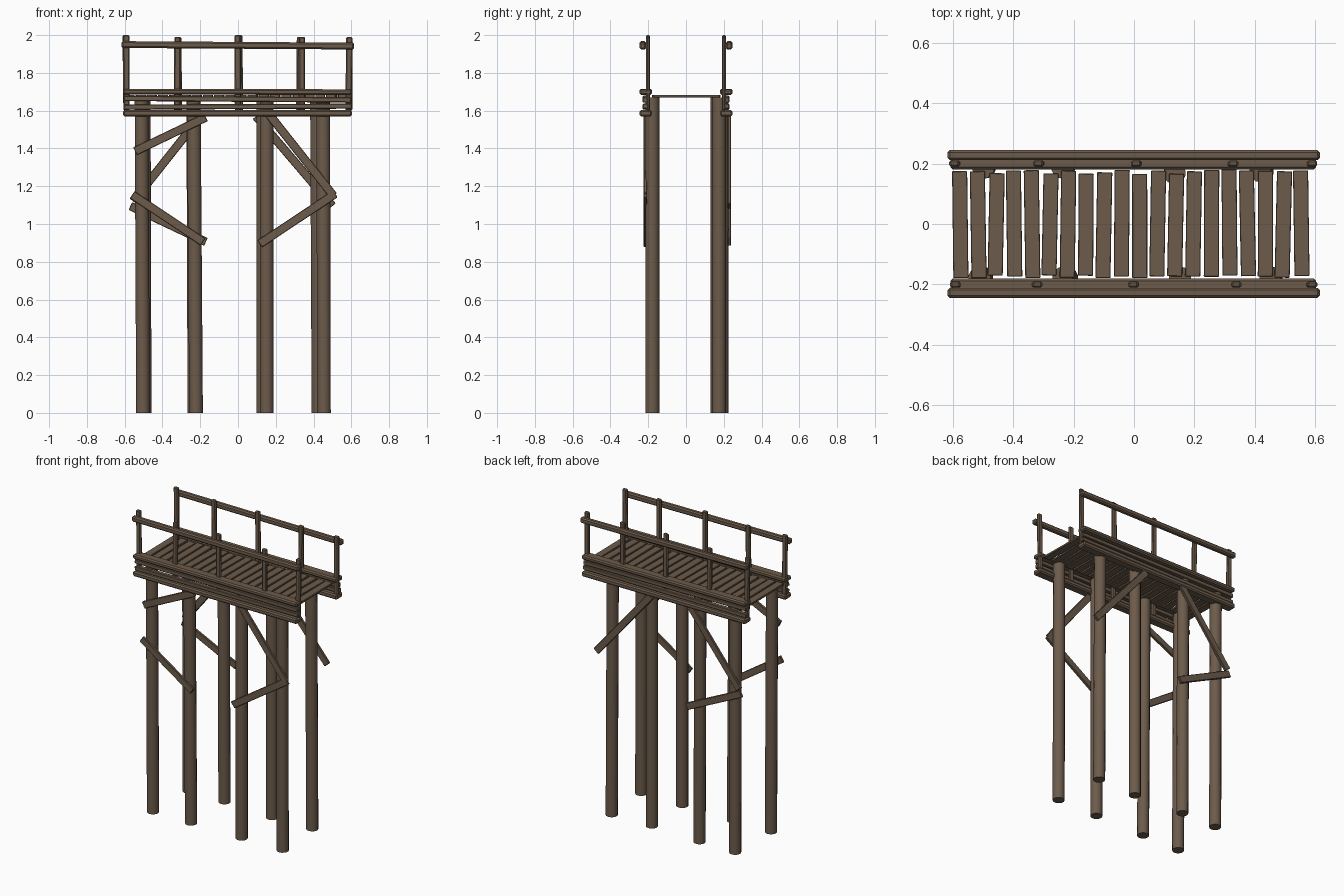
import bpy, math, random
from mathutils import Vector, Matrix

if "Cube" in bpy.data.objects:
    bpy.data.objects.remove(bpy.data.objects["Cube"])

random.seed(4)
wood = bpy.data.materials.new("dark_wood")
wood.diffuse_color = (0.15, 0.105, 0.07, 1)
wood.use_nodes = True
wood.node_tree.nodes["Principled BSDF"].inputs["Base Color"].default_value = wood.diffuse_color


def finish(ob, name, bevel=0):
    ob.name = name
    ob.data.materials.append(wood)
    if bevel:
        m = ob.modifiers.new("worn_edges", 'BEVEL')
        m.width, m.segments = bevel, 1
    return ob


def board(name, a, b, height, depth, bevel=0.004):
    """Box from a to b; depth lies along y, or along x for boards running in y."""
    a, b = Vector(a), Vector(b)
    along = (b - a).normalized()
    ref = Vector((0, 1, 0)) if abs(along.y) < 0.7 else Vector((1, 0, 0))
    up = along.cross(ref).normalized()
    side = up.cross(along)
    rot = Matrix((along, side, up)).transposed().to_4x4()
    bpy.ops.mesh.primitive_cube_add(size=1)
    ob = bpy.context.object
    ob.data.transform(Matrix.Diagonal(((b - a).length, depth, height, 1)))
    ob.matrix_world = Matrix.Translation((a + b) / 2) @ rot
    return finish(ob, name, bevel)


def pile(name, x, y, lean, radius=0.036):
    bottom, top = Vector((x, y, 0)), Vector((x + lean, y, 1.67))
    bpy.ops.mesh.primitive_cylinder_add(vertices=14, radius=radius, depth=1.67)
    ob = bpy.context.object
    for v in ob.data.vertices:      # shear keeps both ends level
        t = v.co.z / 1.67 + 0.5
        v.co = v.co + Vector((0, 0, 0.835)) + bottom.lerp(top, t) - Vector((0, 0, 1.67 * t))
        v.co.z = 1.67 * t
    bpy.ops.object.shade_smooth_by_angle(angle=math.radians(40))
    finish(ob, name)


# Two rows of round piles
for i, (x, lean) in enumerate([(-0.503, -0.008), (-0.222, -0.012), (0.152, 0.0), (0.455, -0.004)]):
    pile(f"front_pile_{i+1}", x, -0.178, lean, 0.037)
for i, (x, y, lean) in enumerate([(-0.494, 0.187, -0.005), (-0.231, 0.187, -0.006),
                                  (0.134, 0.168, 0.0), (0.426, 0.175, -0.008)]):
    pile(f"back_pile_{i+1}", x, y, lean, 0.037)

# Deck planks with uneven ends and slight twists
for i in range(20):
    x = -0.575 + i * 0.0594
    t = random.uniform(-0.004, 0.004)
    board(f"deck_plank_{i+1}", (x - t, -0.18 + random.uniform(0, 0.012), 1.677),
          (x + t, 0.182 - random.uniform(0, 0.018), 1.677), 0.014, 0.05, 0.002)

# Edge beams, side boards, handrail and posts on both long sides
posts = {"front": [-0.59, -0.323, 0.0, 0.338, 0.585], "back": [-0.59, -0.312, 0.01, 0.325, 0.588]}
for s, side in ((-1, "front"), (1, "back")):
    board(f"{side}_upper_beam", (-0.608, s * 0.213, 1.701), (0.603, s * 0.213, 1.698), 0.03, 0.064, 0.008)
    board(f"{side}_lower_beam", (-0.608, s * 0.213, 1.587), (0.603, s * 0.213, 1.587), 0.034, 0.064, 0.008)
    board(f"{side}_side_board_low", (-0.605, s * 0.214, 1.619), (0.603, s * 0.214, 1.624), 0.027, 0.03)
    board(f"{side}_side_board_high", (-0.605, s * 0.214, 1.665), (0.6, s * 0.214, 1.657), 0.028, 0.03)
    board(f"{side}_handrail", (-0.617, s * 0.228, 1.95), (0.615, s * 0.228, 1.942), 0.036, 0.034, 0.008)
    for i, x in enumerate(posts[side]):
        top = 2.0 if i in (0, 2) else 1.99
        board(f"{side}_post_{i+1}", (x, s * 0.2, 1.6), (x + random.uniform(-0.006, 0.006), s * 0.2, top),
              0.034, 0.021, 0.006)

# Diagonal braces nailed to the outside of the piles
front = [(-0.545, 1.385, -0.17, 1.565), (-0.56, 1.155, -0.185, 0.905),
         (0.165, 1.58, 0.505, 1.15), (0.515, 1.16, 0.115, 0.895)]
back = [(-0.555, 1.12, -0.19, 1.58), (-0.57, 1.095, -0.17, 0.905), (0.095, 1.57, 0.5, 1.095)]
for y, side, braces in ((-0.215, "front", front), (0.23, "back", back)):
    for i, (x1, z1, x2, z2) in enumerate(braces):
        board(f"{side}_brace_{i+1}", (x1, y, z1), (x2, y, z2), 0.045, 0.018, 0.003)
